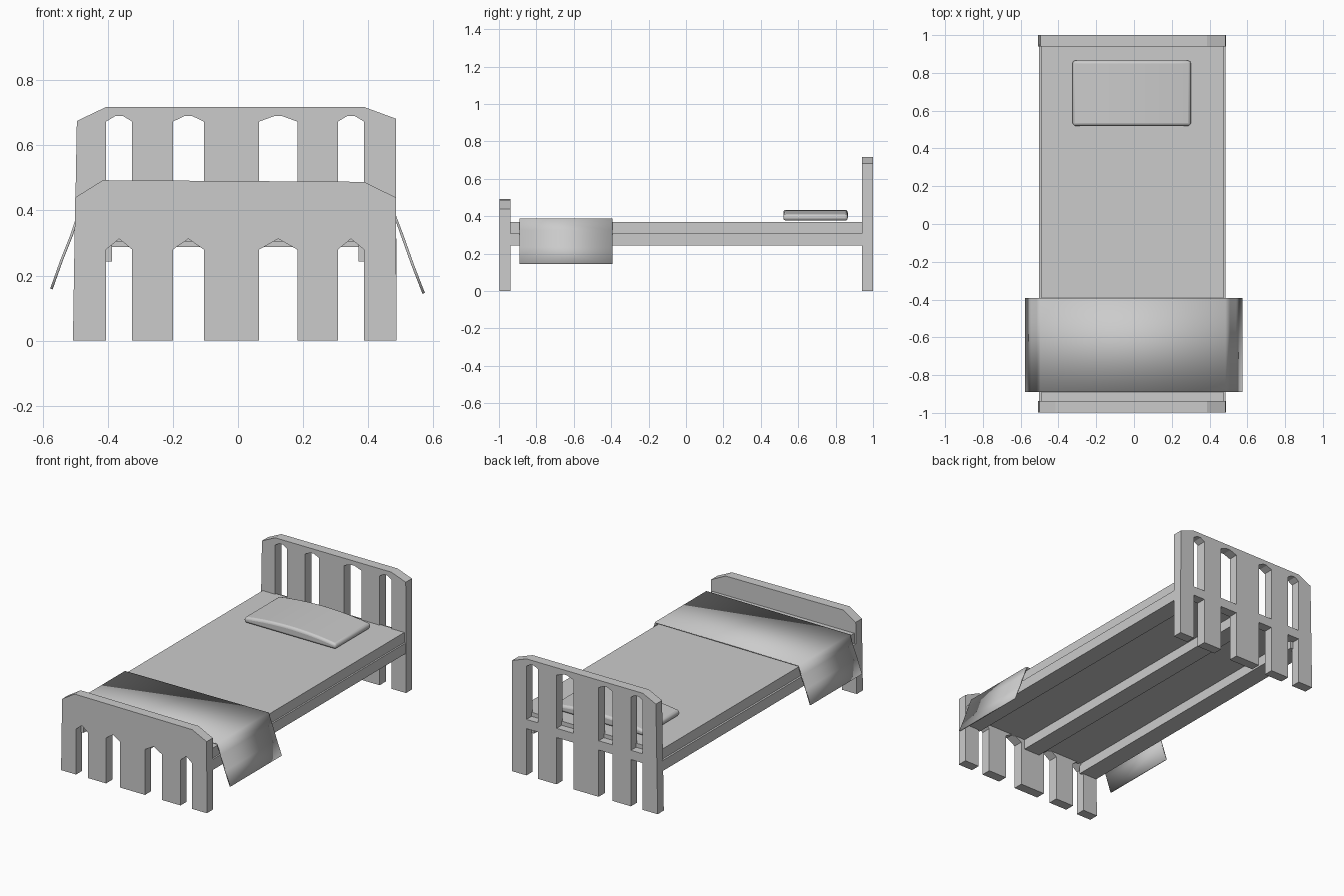
import bpy, bmesh, math

if "Cube" in bpy.data.objects:
    bpy.data.objects.remove(bpy.data.objects["Cube"])

SLOTS = [(-0.405, -0.325), (-0.20, -0.105), (0.065, 0.182), (0.307, 0.387)]


def board(name, loops, y, depth):
    """Flat board from x-z outlines (later loops are holes), centred on y."""
    cu = bpy.data.curves.new(name, 'CURVE')
    cu.dimensions = '2D'
    cu.fill_mode = 'BOTH'
    cu.extrude = depth / 2
    for pts in loops:
        sp = cu.splines.new('POLY')
        sp.points.add(len(pts) - 1)
        for p, (x, z) in zip(sp.points, pts):
            p.co = (x, z, 0, 1)
        sp.use_cyclic_u = True
    tmp = bpy.data.objects.new(name + "_outline", cu)
    bpy.context.collection.objects.link(tmp)
    dg = bpy.context.evaluated_depsgraph_get()
    me = bpy.data.meshes.new_from_object(tmp.evaluated_get(dg))
    bpy.data.objects.remove(tmp)
    bm = bmesh.new()
    bm.from_mesh(me)
    bmesh.ops.remove_doubles(bm, verts=bm.verts, dist=0.0005)
    bmesh.ops.recalc_face_normals(bm, faces=bm.faces)
    bm.to_mesh(me)
    bm.free()
    me.shade_flat()
    ob = bpy.data.objects.new(name, me)
    ob.rotation_euler.x = math.pi / 2
    ob.location.y = y
    bpy.context.collection.objects.link(ob)
    return ob


def box(name, x0, x1, y0, y1, z0, z1):
    bpy.ops.mesh.primitive_cube_add(size=1, location=((x0 + x1) / 2, (y0 + y1) / 2, (z0 + z1) / 2))
    ob = bpy.context.object
    ob.name = name
    ob.scale = (x1 - x0, y1 - y0, z1 - z0)
    return ob


def smooth(ob, angle):
    bpy.ops.object.select_all(action='DESELECT')
    bpy.context.view_layer.objects.active = ob
    ob.select_set(True)
    bpy.ops.object.shade_smooth_by_angle(angle=math.radians(angle))


def outline(top, side_z, apex_z):
    """Board outline with legs separated by slots open at the floor."""
    pts = [(-0.507, 0)]
    for a, b in SLOTS:
        pts += [(a, 0), (a, side_z)]
        if apex_z > side_z:
            pts.append(((a + b) / 2, apex_z))
        pts += [(b, side_z), (b, 0)]
    return pts + [(0.487, 0)] + top


# footboard with pointed leg openings
board("footboard", [outline([(0.485, 0.44), (0.387, 0.488), (-0.415, 0.493), (-0.50, 0.44)],
                            0.28, 0.313)], -0.968, 0.06)

# headboard with leg openings and upper windows
windows = [[(a, 0.345), (b, 0.345), (b, 0.673), ((a + b) / 2 + 0.012, 0.69),
            ((a + b) / 2 - 0.012, 0.69), (a, 0.673)] for a, b in SLOTS]
board("headboard", [outline([(0.485, 0.682), (0.387, 0.718), (-0.405, 0.718), (-0.495, 0.675)],
                            0.288, 0)] + windows, 0.97, 0.06)

# mattress and three rails beneath it
box("mattress", -0.49, 0.475, -0.95, 0.95, 0.305, 0.37)
for name, x0, x1 in [("left_rail", -0.502, -0.387), ("centre_rail", -0.07, 0.04),
                     ("right_rail", 0.37, 0.485)]:
    box(name, x0, x1, -0.95, 0.95, 0.243, 0.308)

# blanket draped over the sides
drape = [(-0.577, 0.16), (-0.545, 0.25), (-0.515, 0.325), (-0.496, 0.382),
         (0.484, 0.388), (0.508, 0.325), (0.54, 0.235), (0.574, 0.147)]
me = bpy.data.meshes.new("blanket")
verts = [(x, y, z) for y in (-0.89, -0.392) for x, z in drape]
n = len(drape)
me.from_pydata(verts, [], [(i, i + 1, n + i + 1, n + i) for i in range(n - 1)])
blanket = bpy.data.objects.new("blanket", me)
bpy.context.collection.objects.link(blanket)
sol = blanket.modifiers.new("thickness", 'SOLIDIFY')
sol.thickness = 0.008
sol.offset = -1
smooth(blanket, 35)

# pillow: arched profile extruded along y, with rounded edges
arch = [(-0.012 + 0.313 * t / 5, 0.434 - 0.024 * (t / 5) ** 2) for t in range(5, -6, -1)]
profile = [(-0.325, 0.377), (0.301, 0.377)] + arch
bm = bmesh.new()
face = bm.faces.new([bm.verts.new((x, 0.52, z)) for x, z in profile])
ext = bmesh.ops.extrude_face_region(bm, geom=[face])
bmesh.ops.translate(bm, vec=(0, 0.345, 0),
                    verts=[v for v in ext["geom"] if isinstance(v, bmesh.types.BMVert)])
bmesh.ops.recalc_face_normals(bm, faces=bm.faces)
me = bpy.data.meshes.new("pillow")
bm.to_mesh(me)
bm.free()
pillow = bpy.data.objects.new("pillow", me)
bpy.context.collection.objects.link(pillow)
bev = pillow.modifiers.new("round", 'BEVEL')
bev.width = 0.014
bev.segments = 3
bev.limit_method = 'ANGLE'
bev.angle_limit = math.radians(40)
smooth(pillow, 40)
